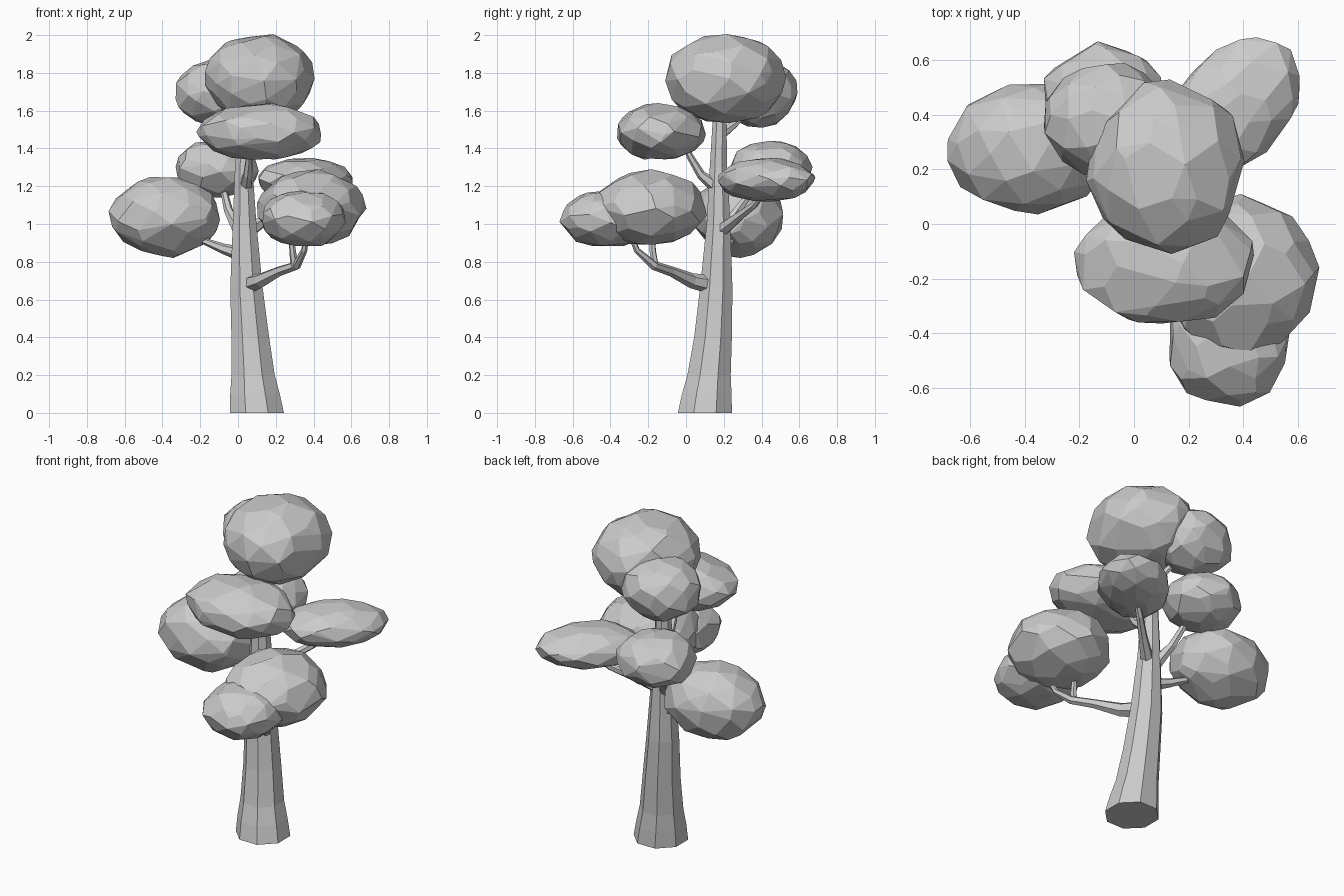
import bpy, bmesh, math, random
from mathutils import Vector, Matrix

if "Cube" in bpy.data.objects:
    bpy.data.objects.remove(bpy.data.objects["Cube"])


def finish(bm, name):
    bmesh.ops.recalc_face_normals(bm, faces=bm.faces)
    mesh = bpy.data.meshes.new(name)
    bm.to_mesh(mesh)
    bm.free()
    obj = bpy.data.objects.new(name, mesh)
    bpy.context.collection.objects.link(obj)
    return obj


def tube(name, path, sides, upright=False):
    """Loft a polygon along (x, y, z, radius) points."""
    bm = bmesh.new()
    pts = [Vector(p[:3]) for p in path]
    rings = []
    for i, p in enumerate(pts):
        d = pts[min(i + 1, len(pts) - 1)] - pts[max(i - 1, 0)]
        if upright:
            d = Vector((0, 0, 1))
        d.normalize()
        ref = Vector((0, 1, 0)) if upright else Vector((0.05, 0.1, 1))
        u = ref.cross(d).normalized()
        w = d.cross(u)
        ring = []
        for k in range(sides):
            a = 2 * math.pi * (k + 0.5) / sides
            ring.append(bm.verts.new(p + (u * math.cos(a) + w * math.sin(a)) * path[i][3]))
        rings.append(ring)
    for r0, r1 in zip(rings, rings[1:]):
        for k in range(sides):
            n = (k + 1) % sides
            bm.faces.new((r0[k], r0[n], r1[n], r1[k]))
    bm.faces.new(rings[0])
    bm.faces.new(rings[-1])
    return finish(bm, name)


def clump(name, centre, radii, seed, turn=0, count=64):
    """Faceted foliage: convex hull of jittered points on an ellipsoid."""
    rng = random.Random(seed)
    pts = []
    for i in range(count):
        z = 1 - 2 * (i + 0.5) / count
        a = i * 2.39996 + rng.uniform(-0.2, 0.2)
        s = math.sqrt(1 - z * z)
        v = Vector((s * math.cos(a), s * math.sin(a), z))
        v += Vector([rng.uniform(-0.09, 0.09) for _ in range(3)])
        pts.append(v.normalized() * rng.uniform(0.96, 1.03))
    # stretch exactly to the wanted size
    for ax in range(3):
        lo, hi = min(p[ax] for p in pts), max(p[ax] for p in pts)
        for p in pts:
            p[ax] = ((p[ax] - lo) / (hi - lo) * 2 - 1) * radii[ax]
    bm = bmesh.new()
    for p in pts:
        bm.verts.new(p)
    hull = bmesh.ops.convex_hull(bm, input=bm.verts)
    loose = [v for v in bm.verts if not v.link_faces]
    bmesh.ops.delete(bm, geom=loose, context='VERTS')
    # merge nearly flat neighbours into larger facets
    bmesh.ops.dissolve_limit(bm, angle_limit=math.radians(9), verts=bm.verts, edges=bm.edges)
    bm.transform(Matrix.Translation(centre) @ Matrix.Rotation(math.radians(turn), 4, 'Z'))
    return finish(bm, name)


# Trunk
tube("trunk", [(0.10, 0.10, 0, 0.155), (0.09, 0.11, 0.1, 0.142), (0.08, 0.122, 0.2, 0.124),
               (0.065, 0.143, 0.4, 0.108), (0.045, 0.16, 0.66, 0.093), (0.035, 0.172, 1.0, 0.068),
               (0.03, 0.172, 1.3, 0.05), (0.04, 0.18, 1.65, 0.035)], 8, upright=True)

# Branches
branches = {
    "lower_right_branch": [(0.06, 0.13, 0.68, 0.05), (0.12, 0.03, 0.70, 0.04), (0.22, -0.08, 0.75, 0.027),
                           (0.31, -0.17, 0.78, 0.024), (0.35, -0.26, 0.86, 0.017), (0.37, -0.30, 0.96, 0.012)],
    "lower_right_twig": [(0.30, -0.165, 0.775, 0.022), (0.29, -0.175, 0.85, 0.018), (0.28, -0.18, 0.95, 0.013)],
    "left_branch": [(0.02, 0.17, 0.84, 0.04), (-0.08, 0.20, 0.87, 0.027),
                    (-0.18, 0.24, 0.91, 0.018), (-0.28, 0.27, 1.0, 0.012)],
    "back_left_branch": [(0.02, 0.18, 0.94, 0.04), (-0.05, 0.27, 1.07, 0.024), (-0.09, 0.40, 1.24, 0.015)],
    "back_right_branch": [(0.05, 0.18, 0.96, 0.04), (0.17, 0.28, 1.04, 0.026),
                          (0.26, 0.36, 1.10, 0.02), (0.34, 0.42, 1.18, 0.013)],
    "front_branch": [(0.04, 0.17, 1.19, 0.04), (0.05, 0.08, 1.26, 0.024), (0.06, 0.02, 1.36, 0.018),
                     (0.07, -0.02, 1.46, 0.012)],
    "upper_back_branch": [(0.03, 0.18, 1.47, 0.03), (-0.01, 0.26, 1.53, 0.02), (-0.06, 0.34, 1.62, 0.013)],
}
for name, path in branches.items():
    tube(name, path, 6)

# Foliage clumps
clump("crown_foliage", (0.115, 0.21, 1.77), (0.29, 0.32, 0.235), 1)
clump("upper_back_foliage", (-0.10, 0.385, 1.69), (0.23, 0.205, 0.18), 2)
clump("upper_front_foliage", (0.11, -0.13, 1.49), (0.33, 0.235, 0.15), 3)
clump("back_left_foliage", (-0.11, 0.45, 1.29), (0.22, 0.22, 0.15), 4)
clump("back_right_foliage", (0.365, 0.425, 1.235), (0.30, 0.20, 0.115), 5, turn=45)
clump("left_foliage", (-0.39, 0.275, 1.035), (0.295, 0.24, 0.215), 6)
clump("right_foliage", (0.39, -0.19, 1.09), (0.29, 0.30, 0.2), 7)
clump("lower_front_foliage", (0.35, -0.43, 1.03), (0.22, 0.24, 0.15), 8)
